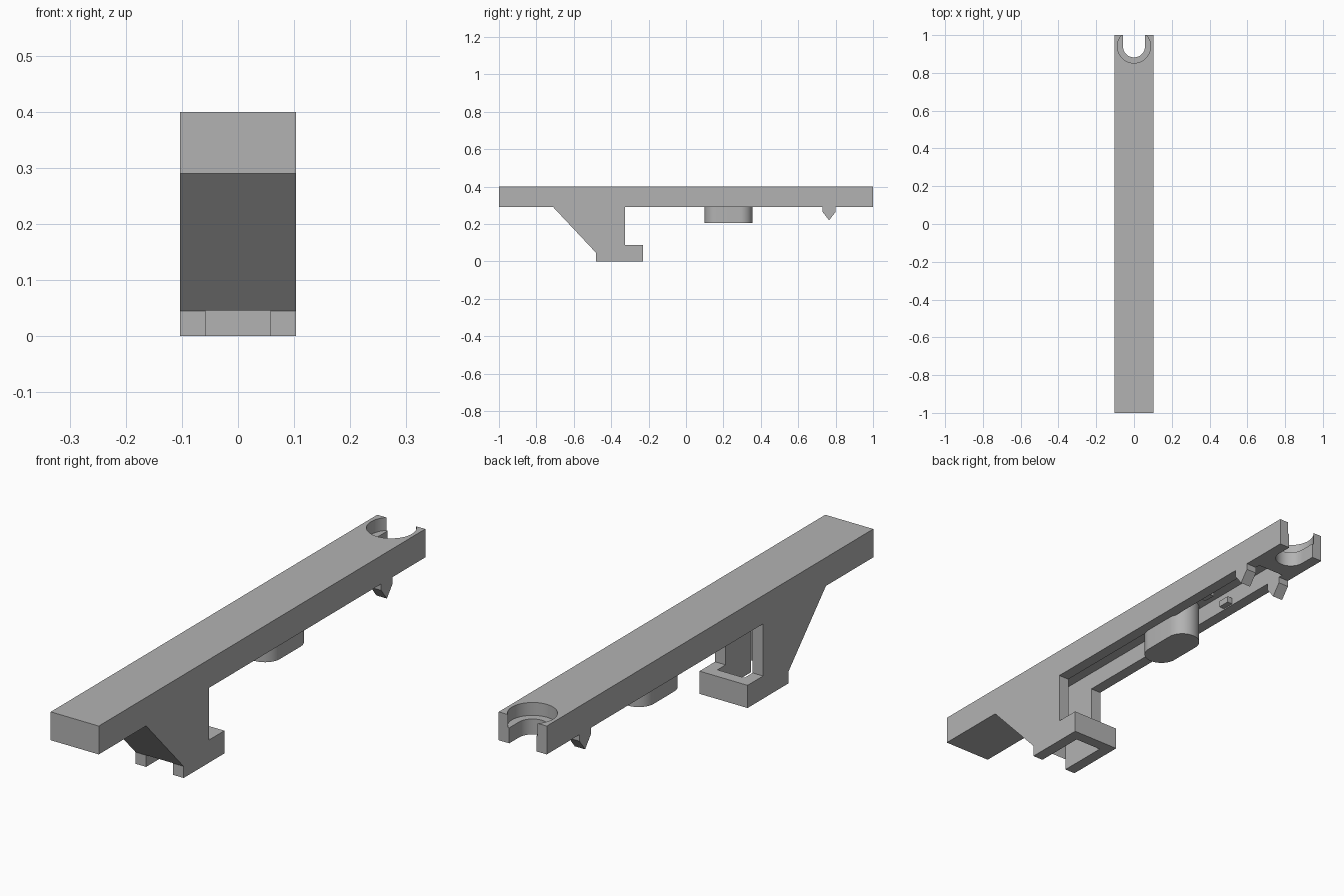
import bpy, bmesh, math
from mathutils import Matrix

cube = bpy.data.objects.get("Cube")
if cube:
    bpy.data.objects.remove(cube, do_unlink=True)

grey = bpy.data.materials.new("plain_grey")
grey.use_nodes = True
colour = (0.45, 0.45, 0.45, 1)
grey.diffuse_color = colour
grey.node_tree.nodes["Principled BSDF"].inputs["Base Color"].default_value = colour

HALF = 0.103    # half width of the bar
INNER = 0.058   # half width of the hollow
BOTTOM, TOP = 0.29, 0.40
CEILING = 0.36


def prism(name, points, low, high, axis="z"):
    """Extrude an outline: (x, y) points along z, or (y, z) points along x."""
    bm = bmesh.new()
    verts = [bm.verts.new((p[0], p[1], low) if axis == "z" else (low, p[0], p[1]))
             for p in points]
    face = bm.faces.new(verts)
    new = bmesh.ops.extrude_face_region(bm, geom=[face])["geom"]
    step = (0, 0, high - low) if axis == "z" else (high - low, 0, 0)
    bmesh.ops.translate(bm, vec=step, verts=[v for v in new if isinstance(v, bmesh.types.BMVert)])
    bmesh.ops.recalc_face_normals(bm, faces=bm.faces)
    mesh = bpy.data.meshes.new(name)
    bm.to_mesh(mesh)
    bm.free()
    mesh.materials.append(grey)
    obj = bpy.data.objects.new(name, mesh)
    bpy.context.collection.objects.link(obj)
    return obj


def box(name, x0, x1, y0, y1, z0, z1):
    return prism(name, [(x0, y0), (x1, y0), (x1, y1), (x0, y1)], z0, z1)


def arc(cy, radius, start, end, steps):
    angles = [math.radians(start + (end - start) * i / steps) for i in range(steps + 1)]
    return [(radius * math.cos(a), cy + radius * math.sin(a)) for a in angles]


def smooth(obj):
    bpy.ops.object.select_all(action="DESELECT")
    obj.select_set(True)
    bpy.context.view_layer.objects.active = obj
    bpy.ops.object.shade_smooth_by_angle(angle=math.radians(30))


# bar with the sloped hook bracket in one side outline
body = prism("bar_and_hook", [
    (-1, TOP), (-1, BOTTOM), (-0.71, BOTTOM), (-0.48, 0.045), (-0.48, 0),
    (-0.23, 0), (-0.23, 0.088), (-0.325, 0.088), (-0.325, BOTTOM),
    (1, BOTTOM), (1, TOP)], -HALF, HALF, "x")

# hollow in the hook, underside channel, open end slot and its round recess
cutters = [
    box("hook_hollow_cutter", -INNER, INNER, -0.481, -0.275, -0.1, CEILING),
    box("channel_cutter", -INNER, INNER, -0.40, 0.82, 0.2, CEILING),
    prism("end_slot_cutter",
          arc(0.94, INNER, 180, 360, 24) + [(INNER, 1.1), (-INNER, 1.1)], 0.1, 0.5),
    prism("recess_cutter", arc(0.94, 0.088, 0, 352.5, 47), 0.35, 0.5),
]
bpy.context.view_layer.objects.active = body
body.select_set(True)
for cutter in cutters:
    mod = body.modifiers.new(cutter.name, "BOOLEAN")
    mod.operation = "DIFFERENCE"
    mod.solver = "EXACT"
    mod.object = cutter
    bpy.ops.object.modifier_apply(modifier=mod.name)
    bpy.data.objects.remove(cutter, do_unlink=True)
smooth(body)

# rounded boss hanging from the channel
boss = prism("oval_boss", arc(0.29, 0.065, 0, 180, 24) + arc(0.165, 0.065, 180, 360, 24),
             0.205, CEILING)
smooth(boss)

# pointed prongs and small inner tabs on both walls
for side, sign in (("left", 1), ("right", -1)):
    prism(side + "_prong", [(0.73, 0.30), (0.73, 0.265), (0.765, 0.22),
                            (0.80, 0.265), (0.80, 0.30)],
          *sorted((sign * INNER, sign * HALF)), "x")
    box(side + "_tab", *sorted((sign * 0.035, sign * 0.06)), 0.47, 0.52, 0.295, 0.32)
